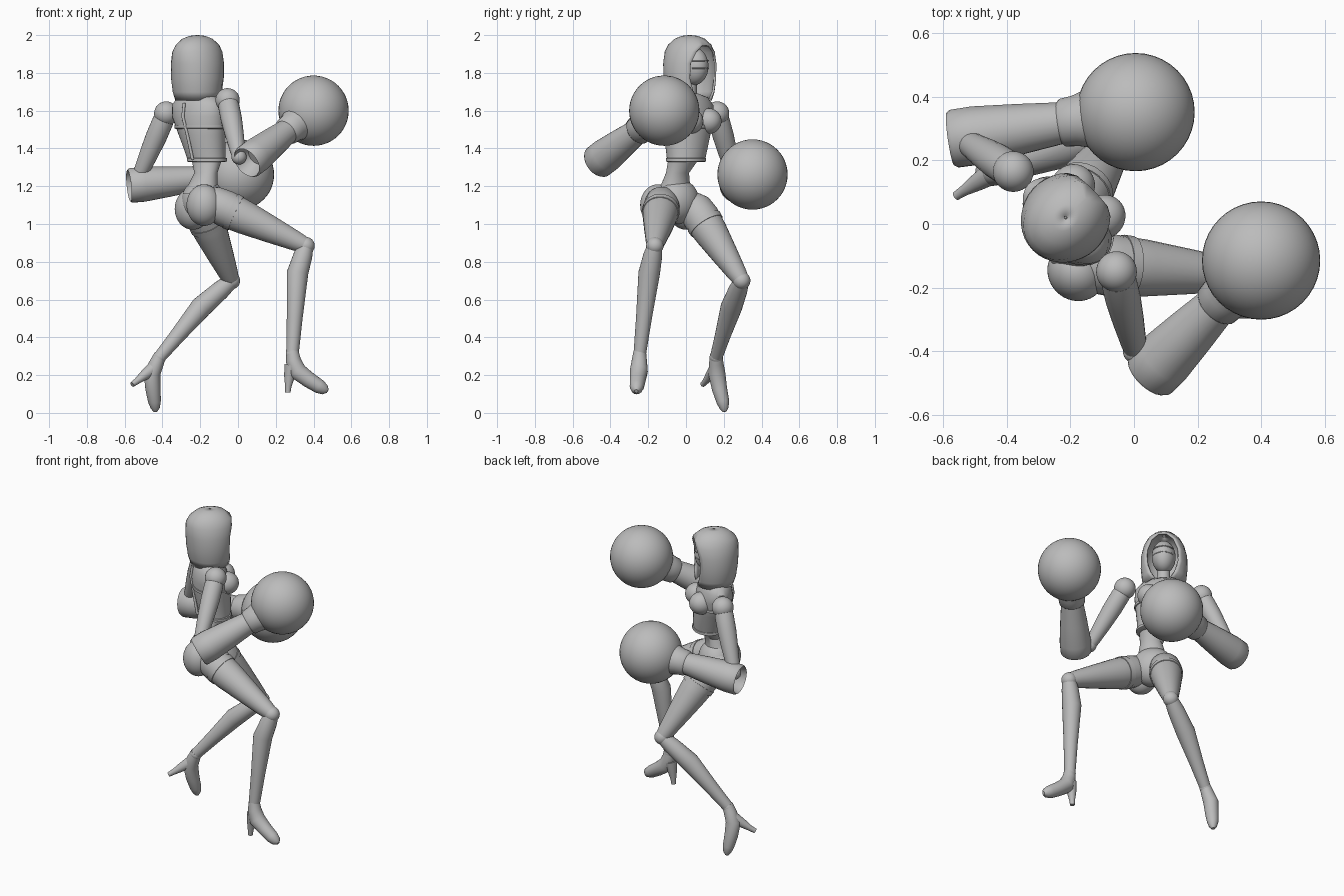
import bpy, bmesh, math
from mathutils import Vector as V

cube = bpy.data.objects.get("Cube")
if cube:
    bpy.data.objects.remove(cube)

grey = bpy.data.materials.new("plain_grey")
grey.use_nodes = True
grey.diffuse_color = (0.5, 0.5, 0.5, 1)
grey.node_tree.nodes["Principled BSDF"].inputs["Base Color"].default_value = (0.5, 0.5, 0.5, 1)

FACING = V((1, 1, 0)).normalized()
SIDE = V((1, -1, 0)).normalized()
UP = V((0, 0, 1))


def finish(name, bm, angle=40):
    bmesh.ops.recalc_face_normals(bm, faces=bm.faces)
    mesh = bpy.data.meshes.new(name)
    bm.to_mesh(mesh)
    bm.free()
    ob = bpy.data.objects.new(name, mesh)
    bpy.context.collection.objects.link(ob)
    mesh.materials.append(grey)
    bpy.ops.object.select_all(action='DESELECT')
    ob.select_set(True)
    bpy.context.view_layer.objects.active = ob
    bpy.ops.object.shade_smooth_by_angle(angle=math.radians(angle))
    return ob


def loft(name, rings, n=24):
    """Skin closed rings given as (centre, u axis, v axis)."""
    bm = bmesh.new()
    loops = []
    for c, u, v in rings:
        loops.append([bm.verts.new(c + u * math.cos(math.tau * i / n) + v * math.sin(math.tau * i / n))
                      for i in range(n)])
    for p, q in zip(loops, loops[1:]):
        for i in range(n):
            j = (i + 1) % n
            bm.faces.new((p[i], p[j], q[j], q[i]))
    bm.faces.new(loops[0])
    bm.faces.new(loops[-1])
    return finish(name, bm)


def limb(name, points):
    """Round tube through (x, y, z, radius) points."""
    pos = [V(p[:3]) for p in points]
    rings = []
    for i, p in enumerate(points):
        t = (pos[min(i + 1, len(pos) - 1)] - pos[max(i - 1, 0)]).normalized()
        u = t.cross(SIDE).normalized()
        rings.append((pos[i], u * p[3], t.cross(u) * p[3]))
    return loft(name, rings)


def rod(name, a, b, profile):
    """Turned shape on a straight axis, profile is (fraction, radius)."""
    a, b = V(a), V(b)
    t = (b - a).normalized()
    u = t.cross(SIDE).normalized()
    return loft(name, [(a.lerp(b, f), u * r, t.cross(u) * r) for f, r in profile])


def body(name, sections):
    """Level oval sections (x, y, z, half width, half depth)."""
    return loft(name, [(V(s[:3]), SIDE * s[3], FACING * s[4]) for s in sections], 32)


def ball(name, centre, side, depth=None, height=None):
    bm = bmesh.new()
    bmesh.ops.create_uvsphere(bm, u_segments=40, v_segments=24, radius=1)
    for v in bm.verts:
        x, y, z = v.co
        v.co = V(centre) + SIDE * x * side + FACING * y * (depth or side) + UP * z * (height or side)
    return finish(name, bm)


# Torso, bodice and neck
body("waist", [(-.2, -.06, 1.16, .1, .085), (-.185, -.055, 1.21, .082, .07),
               (-.17, -.045, 1.27, .066, .056), (-.165, -.01, 1.35, .09, .075)])
body("bodice", [(-.165, 0, 1.335, .108, .092), (-.175, .003, 1.39, .118, .1),
                (-.19, .005, 1.47, .138, .108), (-.21, .01, 1.57, .165, .11),
                (-.215, .01, 1.63, .165, .095), (-.215, .01, 1.67, .13, .075),
                (-.215, .01, 1.69, .06, .05)])
for name, sec in (("bodice_hem", (-.165, 0, 1.34, .114, .098)),
                  ("bodice_band", (-.2, .007, 1.515, .157, .113))):
    x, y, z, a, b = sec
    body(name, [(x, y, z - .012, a - .01, b - .01), (x, y, z - .008, a, b),
                (x, y, z + .008, a, b), (x, y, z + .012, a - .01, b - .01)])
for name, s in (("bust_a", 1), ("bust_b", -1)):
    c = V((-.205, .01, 1.545)) + FACING * .085 + SIDE * s * .068
    ball(name, c, .068, .072, .068)
limb("spine_seam", [(-.24, -.075, 1.34, .008), (-.268, -.073, 1.47, .008), (-.292, -.068, 1.57, .008),
                    (-.285, -.06, 1.64, .008)])
limb("neck", [(-.215, .01, 1.66, .05), (-.21, .02, 1.72, .038), (-.205, .025, 1.8, .04)])

# Pelvis
ball("pelvis", (-.185, -.045, 1.12), .125, .105, .12)
ball("buttock_a", (-.18, -.15, 1.1), .095, .09, .11)
ball("buttock_b", (-.24, 0, 1.08), .1, .09, .11)

# Masked face and open hood
centre = V((-.215, .02, 0))
ball("face", centre + FACING * .03 + UP * 1.835, .07, .085, .1)
for name, z in (("mask_upper_edge", 1.865), ("mask_lower_edge", 1.825)):
    limb(name, [(*(centre + FACING * (.03 + .083 * math.cos(k * .25)) + SIDE * .068 * math.sin(k * .25) + UP * z), .004)
                for k in range(-4, 5)])
bm = bmesh.new()
rows = []
# Height, half width, depth, half opening angle in degrees
for z, a, b, gap in ((1.655, .112, .11, 24), (1.7, .125, .125, 36), (1.77, .132, .135, 45),
                     (1.85, .13, .14, 45), (1.91, .115, .138, 34), (1.945, .097, .122, 14),
                     (1.975, .07, .085, 2), (1.99, .036, .045, 2), (1.994, .004, .004, 2)):
    g = math.radians(gap)
    row = []
    for i in range(29):
        t = g + (math.tau - 2 * g) * i / 28
        row.append(bm.verts.new(centre + UP * z + FACING * b * math.cos(t) + SIDE * a * math.sin(t)))
    rows.append(row)
for p, q in zip(rows, rows[1:]):
    for i in range(28):
        bm.faces.new((p[i], p[i + 1], q[i + 1], q[i]))
for p, q in zip(rows[-4:], rows[-3:]):
    bm.faces.new((p[28], p[0], q[0], q[28]))
hood = finish("hood", bm)
shell = hood.modifiers.new("thickness", 'SOLIDIFY')
shell.thickness = .012
shell.offset = 0

# Arms: shoulder, elbow, sleeve mouth, round glove
ARMS = {
    "lead": ((-.055, -.15, 1.655), (.005, -.4, 1.355), (.06, -.46, 1.335), (.4, -.115, 1.6)),
    "rear": ((-.38, .165, 1.585), (-.53, .26, 1.235), (-.555, .27, 1.205), (.005, .352, 1.262)),
}
for key, (shoulder, elbow, mouth, glove) in ARMS.items():
    ball(key + "_shoulder", shoulder, .064)
    rod(key + "_upper_arm", shoulder, elbow,
        [(0, .05), (.12, .056), (.35, .056), (.6, .05), (.9, .04), (1, .034)])
    ball(key + "_elbow", elbow, .04)
    rod(key + "_sleeve", mouth, glove,
        [(.1, .05), (.03, .074), (-.04, .084), (-.02, .092), (.1, .093), (.35, .08), (.58, .066), (.7, .06)])
    rod(key + "_cuff", mouth, glove, [(.56, .06), (.59, .076), (.66, .08), (.78, .1), (.85, .1)])
    ball(key + "_glove", glove, .186)

# Legs
LEGS = {
    "lead": ((-.14, -.125, 1.115), (.36, -.165, .885), (.315, -.195, .74), (.288, -.245, .31)),
    "rear": ((-.2, .045, 1.09), (-.035, .295, .7), (-.195, .24, .56), (-.415, .16, .295)),
}
for key, (hip, knee, calf, ankle) in LEGS.items():
    rod(key + "_thigh", hip, knee,
        [(-.1, .06), (0, .09), (.15, .098), (.35, .09), (.65, .07), (.9, .052), (1, .042)])
    rod(key + "_thigh_band", hip, knee, [(.2, .09), (.2, .1), (.26, .098), (.26, .088)])
    ball(key + "_knee", knee, .046)
    top = V(knee).lerp(V(calf), .35)
    low = V(calf).lerp(V(ankle), .55)
    limb(key + "_shin", [(*knee, .04), (*top, .05), (*calf, .057), (*low, .042), (*ankle, .033)])
    ball(key + "_ankle", ankle, .035)

# High heeled shoes
limb("lead_shoe", [(.288, -.245, .33, .032), (.292, -.247, .28, .04), (.315, -.25, .22, .048),
                   (.375, -.255, .175, .042), (.43, -.26, .14, .038), (.46, -.262, .123, .028),
                   (.475, -.263, .115, .01)])
limb("lead_heel", [(.285, -.247, .25, .04), (.272, -.248, .19, .028), (.266, -.25, .14, .017),
                   (.264, -.25, .108, .014)])
limb("rear_shoe", [(-.41, .16, .31, .032), (-.43, .16, .265, .038), (-.455, .163, .21, .045),
                   (-.45, .178, .125, .04), (-.442, .195, .06, .034), (-.438, .202, .025, .024),
                   (-.437, .205, .006, .01)])
limb("rear_heel", [(-.45, .158, .235, .036), (-.495, .13, .2, .027), (-.535, .105, .168, .017),
                   (-.56, .088, .15, .014)])
